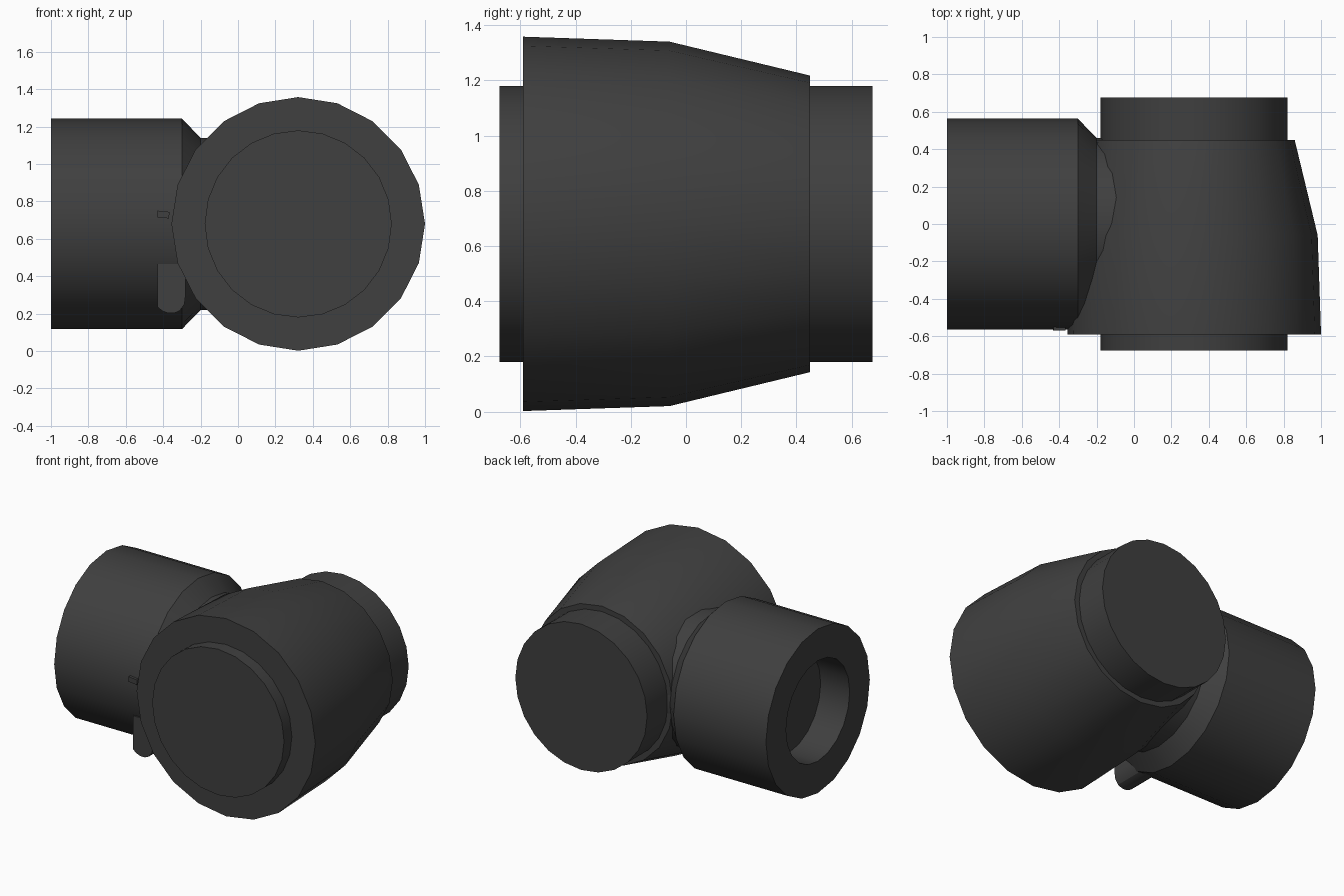
import bpy, bmesh, math
from mathutils import Vector, Matrix

if "Cube" in bpy.data.objects:
    bpy.data.objects.remove(bpy.data.objects["Cube"])

CX, CZ, SIDES = 0.322, 0.68, 20

dark = bpy.data.materials.new("dark_metal")
dark.diffuse_color = (0.05, 0.05, 0.05, 1)
dark.use_nodes = True
dark.node_tree.nodes["Principled BSDF"].inputs["Base Color"].default_value = dark.diffuse_color


def finish(name, bm, smooth=True):
    bmesh.ops.recalc_face_normals(bm, faces=bm.faces[:])
    mesh = bpy.data.meshes.new(name)
    bm.to_mesh(mesh)
    bm.free()
    mesh.materials.append(dark)
    ob = bpy.data.objects.new(name, mesh)
    bpy.context.collection.objects.link(ob)
    if smooth:
        bpy.ops.object.select_all(action='DESELECT')
        ob.select_set(True)
        bpy.context.view_layer.objects.active = ob
        bpy.ops.object.shade_smooth_by_angle(angle=math.radians(30))
    return ob


def lathe(name, profile, axis, sides=SIDES):
    """Spin (position along axis, radius) pairs round the x or y axis, closing both ends."""
    bm = bmesh.new()
    rings = []
    for pos, r in profile:
        ring = []
        for i in range(sides):
            a = math.tau * i / sides
            s, c = r * math.sin(a), r * math.cos(a)
            co = (pos, s, CZ + c) if axis == 'x' else (CX + s, pos, CZ + c)
            ring.append(bm.verts.new(co))
        rings.append(ring)
    for a, b in zip(rings, rings[1:]):
        for i in range(sides):
            j = (i + 1) % sides
            bm.faces.new((a[i], a[j], b[j], b[i]))
    bm.faces.new(rings[0])
    bm.faces.new(rings[-1])
    return finish(name, bm)


# tapered main barrel
lathe("barrel", [(-0.59, 0.678), (-0.06, 0.66), (0.45, 0.537)], 'y')

# end discs
lathe("front_disc", [(-0.675, 0.5), (-0.56, 0.5)], 'y', 24)
lathe("back_disc", [(0.675, 0.5), (0.42, 0.5)], 'y', 24)

# side tube with a socket, a chamfered shoulder and a neck running into the barrel
lathe("side_tube", [(-0.78, 0.345), (-1.0, 0.345), (-1.0, 0.563),
                    (-0.3, 0.563), (-0.2, 0.46), (0.0, 0.46)], 'x')

# round-ended latch below the tube
bm = bmesh.new()
outline = [(-0.43, 0.465), (-0.43, 0.235), (-0.405, 0.215), (-0.375, 0.203),
           (-0.34, 0.203), (-0.31, 0.217), (-0.287, 0.25), (-0.28, 0.3), (-0.28, 0.465)]
face = bm.faces.new([bm.verts.new((x, -0.523, z)) for x, z in outline])
ext = bmesh.ops.extrude_face_region(bm, geom=[face], use_keep_orig=True)
bmesh.ops.translate(bm, vec=Vector((0, 0.27, 0)),
                    verts=[v for v in ext["geom"] if isinstance(v, bmesh.types.BMVert)])
finish("latch", bm)

# small index pin on the front of the tube
bm = bmesh.new()
bmesh.ops.create_cube(bm, size=1, matrix=Matrix.Translation((-0.4, -0.55, 0.73))
                      @ Matrix.Rotation(math.radians(6), 4, 'Y')
                      @ Matrix.Diagonal((0.065, 0.04, 0.035, 1)))
finish("index_pin", bm, False)
